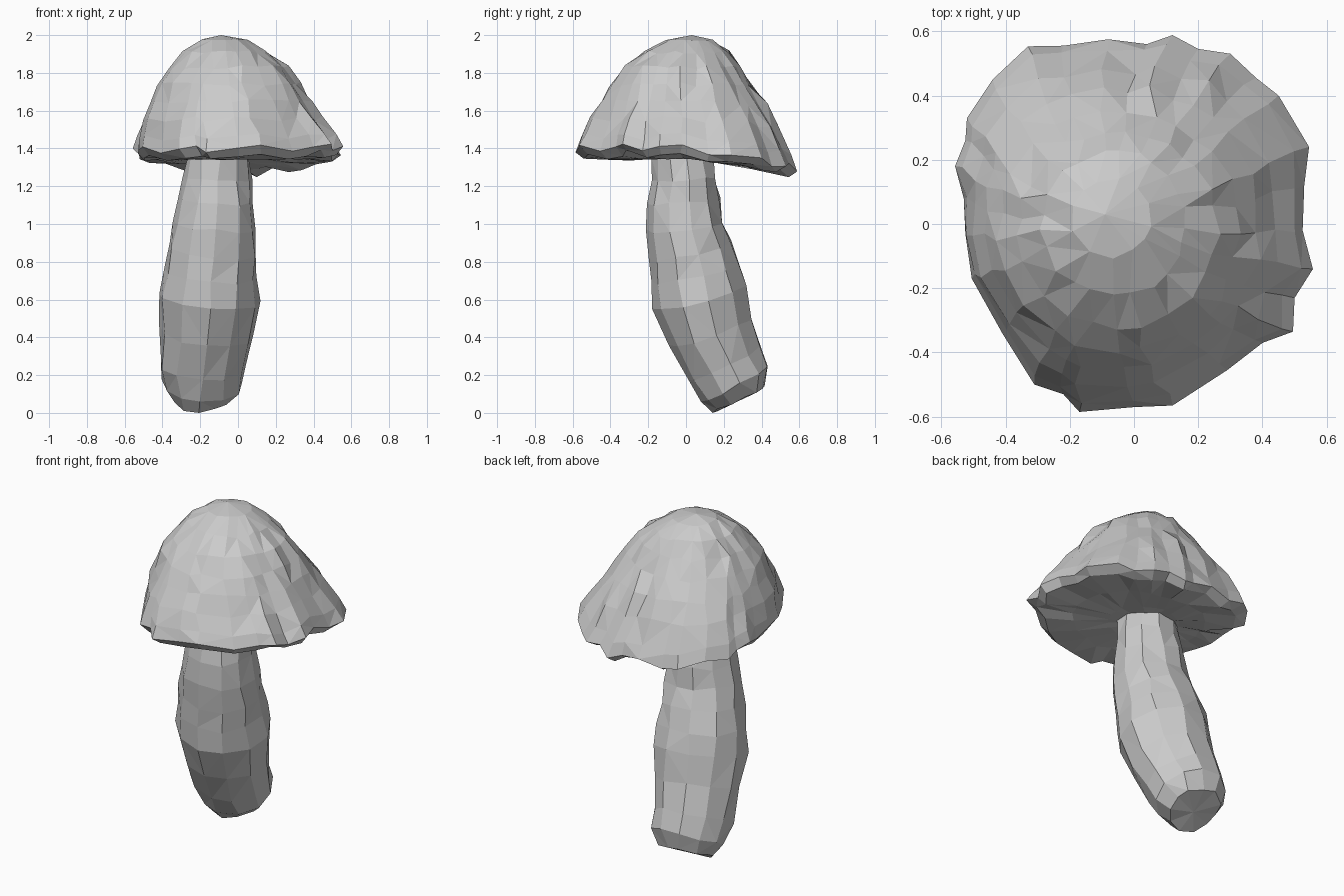
import bpy, bmesh, math, random
from mathutils import Vector

random.seed(4)


def jitter(p, a):
    return Vector(p) + Vector([random.uniform(-a, a) for _ in range(3)])


def loft(name, rings, start, end):
    """Skin closed rings and close both ends with a centre point."""
    bm = bmesh.new()
    vs = [[bm.verts.new(p) for p in ring] for ring in rings]
    n = len(vs[0])
    for a, b in zip(vs, vs[1:]):
        for i in range(n):
            j = (i + 1) % n
            bm.faces.new((a[i], a[j], b[j], b[i]))
    for ring, tip in ((vs[0], start), (vs[-1], end)):
        c = bm.verts.new(tip)
        for i in range(n):
            bm.faces.new((ring[i], ring[(i + 1) % n], c))
    # merge crowded points so there are no slivers near the ends
    bmesh.ops.remove_doubles(bm, verts=bm.verts[:], dist=0.042)
    bmesh.ops.recalc_face_normals(bm, faces=bm.faces[:])
    # split some bent quads so the surface is faceted
    bmesh.ops.triangulate(bm, faces=[f for f in bm.faces if random.random() < 0.6])
    me = bpy.data.meshes.new(name)
    bm.to_mesh(me)
    bm.free()
    ob = bpy.data.objects.new(name, me)
    bpy.context.collection.objects.link(ob)
    return ob


# Stem: rings square to a bent centre line (x, y, z, radius)
path = [(-0.105, -0.015, 1.355, 0.157), (-0.107, -0.012, 1.24, 0.168),
        (-0.113, -0.008, 1.12, 0.188), (-0.12, 0.0, 0.99, 0.205),
        (-0.135, 0.022, 0.86, 0.222), (-0.145, 0.047, 0.74, 0.238),
        (-0.152, 0.075, 0.61, 0.25), (-0.17, 0.13, 0.43, 0.23),
        (-0.19, 0.205, 0.26, 0.215), (-0.195, 0.262, 0.15, 0.195),
        (-0.20, 0.283, 0.075, 0.145)]
SIDES = 11
rings = []
for k, p in enumerate(path):
    a = Vector(path[max(k - 1, 0)][:3])
    b = Vector(path[min(k + 1, len(path) - 1)][:3])
    t = (a - b).normalized()
    if k >= len(path) - 2:
        t = Vector((0.04, -0.45, 0.88)).normalized()
    u = Vector((0, 1, 0)).cross(t).normalized()
    v = t.cross(u)
    ring = []
    for i in range(SIDES):
        ang = 2 * math.pi * (i + 0.3) / SIDES
        off = (u * math.cos(ang) * 1.05 + v * math.sin(ang)) * p[3] * 1.02
        ring.append(jitter(Vector(p[:3]) + off, 0.01))
    rings.append(ring)
low = min(p.z for p in rings[-1])
for p in rings[-1]:
    p.z -= low
loft("stem", rings, (-0.105, -0.015, 1.36), (-0.20, 0.272, 0.06))

# Cap: ragged rim outline seen from above
rim = [(0.545, 0.24), (0.45, 0.40), (0.38, 0.455), (0.30, 0.53), (0.20, 0.545),
       (0.12, 0.588), (0.04, 0.56), (-0.08, 0.575), (-0.22, 0.555), (-0.33, 0.553),
       (-0.44, 0.45), (-0.52, 0.33), (-0.525, 0.26), (-0.557, 0.18), (-0.53, 0.08),
       (-0.525, -0.03), (-0.505, -0.17), (-0.41, -0.34), (-0.31, -0.50),
       (-0.22, -0.53), (-0.17, -0.585), (0.0, -0.57), (0.12, -0.565),
       (0.29, -0.455), (0.40, -0.37), (0.495, -0.335), (0.50, -0.23),
       (0.557, -0.14), (0.525, -0.02), (0.53, 0.12)]
# scale, height, centre x, centre y, sag share, jitter: underside to crown
levels = [(0.35, 1.345, -0.07, 0, 0.2, 0.006), (0.65, 1.348, -0.03, 0, 0.5, 0.01),
          (0.92, 1.36, 0.0, 0, 0.85, 0.012), (1.0, 1.40, 0.0, 0, 1.0, 0.0),
          (0.955, 1.46, -0.01, 0, 0.8, 0.01), (0.865, 1.56, -0.03, -0.01, 0.4, 0.012),
          (0.77, 1.65, -0.04, -0.015, 0.2, 0.012), (0.67, 1.74, -0.05, -0.02, 0.05, 0.012),
          (0.55, 1.83, -0.05, -0.02, 0.0, 0.012), (0.40, 1.91, -0.062, 0.0, 0.0, 0.01),
          (0.22, 1.975, -0.07, 0.02, 0.0, 0.005)]
rings = []
for s, z, cx, cy, sag, jit in levels:
    ring = []
    for i, (x, y) in enumerate(rim):
        # blend the rim outline into a circle towards the crown
        k = min(1, max(0, (s - 0.6) / 0.4))
        f = s * (k + (1 - k) * 0.56 / math.hypot(x, y))
        # the back of the rim hangs lower than the front, most at the right
        back = max(0, (y + 0.15 * x) / 0.58) ** 1.4
        drop = sag * (0.015 * x - 0.10 * min(back, 1.1))
        wave = 0.02 * sag * math.sin(i * 2.1) if s > 0.8 else 0
        ring.append(jitter((x * f + cx, y * f + cy, z + drop + wave), jit))
    rings.append(ring)
loft("cap", rings, (-0.10, 0.0, 1.35), (-0.09, 0.03, 2.0))
